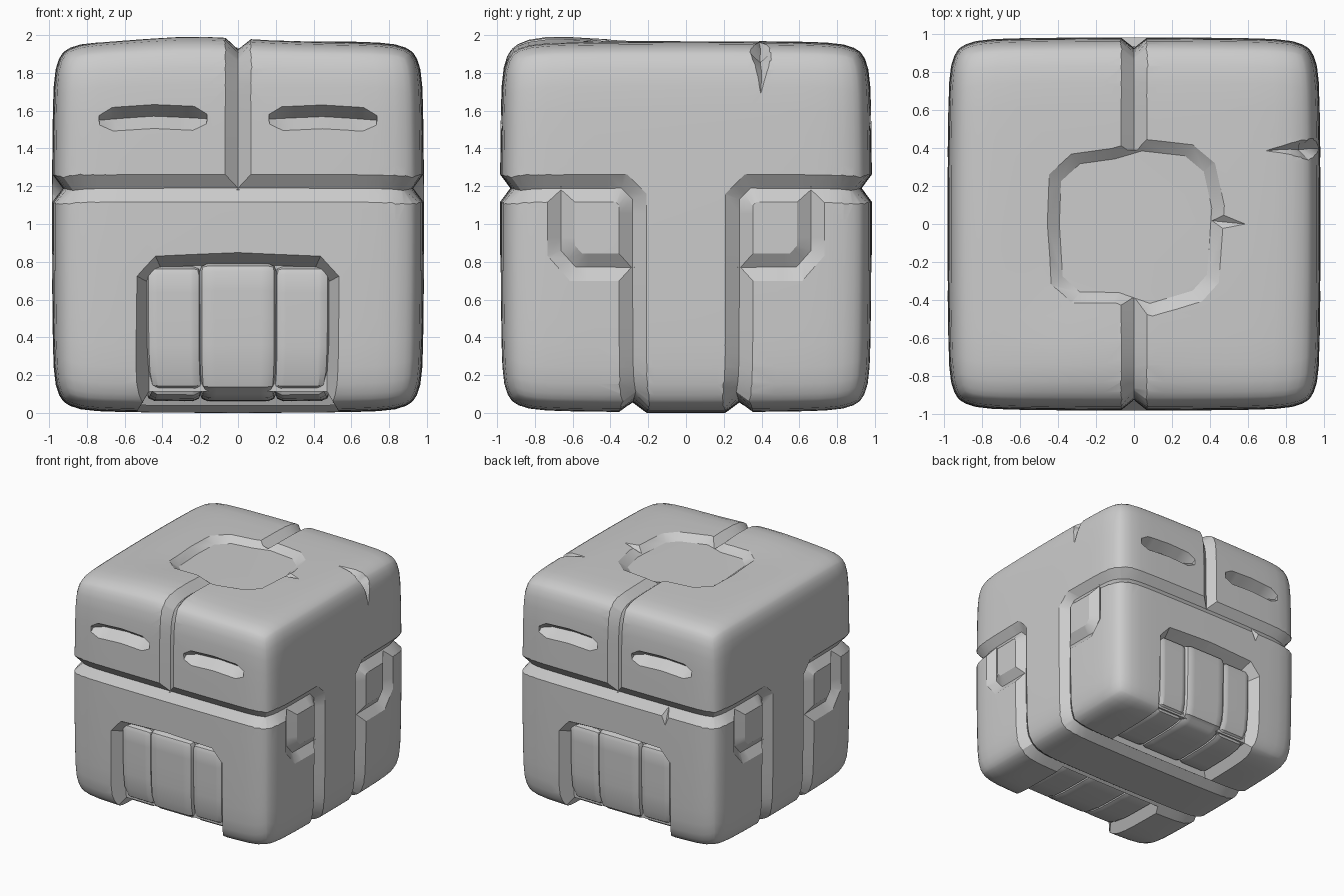
import bpy, bmesh, math
from mathutils import Vector as V

if "Cube" in bpy.data.objects:
    bpy.data.objects.remove(bpy.data.objects["Cube"])

# Everything is laid out on a unit cube (half size 1) and warped to the swollen block
def warp(p):
    s, k = max(abs(c) for c in p), 13
    if s < 1e-6:
        return V((0, 0, 0.985))
    q = p * (s / sum(abs(c) ** k for c in p) ** (1 / k))
    x, y, z = q
    b = 0.012
    q = V((x * (1 - b * (y*y + z*z)), y * (1 - b * (x*x + z*z)), z * (1 - b * (x*x + y*y)))) * 0.985
    q.z += 0.985 + 0.03 * max(0, z) ** 4 * math.exp(-((x + .25) ** 2 / .15 + (y + .75) ** 2 / .1))
    return q

def finish(bm, name, flip=(1, 1)):
    for v in bm.verts:
        v.co = warp(V((v.co.x * flip[0], v.co.y * flip[1], v.co.z)))
    bmesh.ops.triangulate(bm, faces=[f for f in bm.faces if len(f.verts) > 4])
    bmesh.ops.recalc_face_normals(bm, faces=bm.faces[:])
    if bm.calc_volume(signed=True) < 0:
        bmesh.ops.reverse_faces(bm, faces=bm.faces[:])
    me = bpy.data.meshes.new(name)
    bm.to_mesh(me)
    bm.free()
    ob = bpy.data.objects.new(name, me)
    bpy.context.collection.objects.link(ob)
    return ob

def smooth(ob):
    bpy.ops.object.select_all(action='DESELECT')
    ob.select_set(True)
    bpy.context.view_layer.objects.active = ob
    bpy.ops.object.shade_smooth_by_angle(angle=math.radians(28))

def volume(me):
    bm = bmesh.new()
    bm.from_mesh(me)
    vol = bm.calc_volume(signed=True)
    bm.free()
    return vol

# Subtract a cutter, trying another solver if the result is not a slightly smaller solid
def carve(ob, cutter):
    before = volume(ob.data)
    for solver in ('MANIFOLD', 'EXACT', 'FLOAT'):
        m = ob.modifiers.new("carve", 'BOOLEAN')
        m.operation, m.object, m.solver = 'DIFFERENCE', cutter, solver
        dg = bpy.context.evaluated_depsgraph_get()
        me = bpy.data.meshes.new_from_object(ob.evaluated_get(dg))
        ob.modifiers.remove(m)
        if .9 * before < volume(me) < before - 1e-6:
            ob.data = me
            break
    bpy.data.objects.remove(cutter)

# V-shaped channel swept along a path on the cube's surface
def groove(pts, w=.075, d=.055, closed=False, flip=(1, 1), scale=lambda t: 1):
    pts = [V(p) for p in pts]
    path = []
    ends = pts[1:] + (pts[:1] if closed else [])
    for a, b in zip(pts, ends):
        n = math.ceil((b - a).length / .08)
        path += [a.lerp(b, i / n) for i in range(n)]
    if not closed:
        path.append(pts[-1])
    bm, rings, N = bmesh.new(), [], len(path)
    for i, p in enumerate(path):
        nrm = V([math.copysign(1, c) if abs(c) > .999 else 0 for c in p])
        prev = path[i - 1] if i or closed else p * 2 - path[1]
        nxt = path[(i + 1) % N] if i < N - 1 or closed else p * 2 - path[-2]
        s1 = nrm.cross(p - prev).normalized()
        s2 = nrm.cross(nxt - p).normalized()
        f = scale(i / (N - 1))
        side = (s1 + s2) / (1 + s1.dot(s2)) * w * 1.7 * f
        top = p + nrm * d * .7 * f
        rings.append([bm.verts.new(c) for c in (top - side, p - nrm * d * f, top + side)])
    for i in range(N if closed else N - 1):
        a, b = rings[i], rings[(i + 1) % N]
        for j in range(3):
            bm.faces.new((a[j], a[(j + 1) % 3], b[(j + 1) % 3], b[j]))
    if not closed:
        bm.faces.new(rings[0])
        bm.faces.new(rings[-1])
    return finish(bm, "groove_cutter", flip)

# Sunken panel with sloping walls
def recess(outer, inner, place, d, flip=(1, 1)):
    bm = bmesh.new()
    rings = []
    for h, t in ((1.08, -.08 / d), (1 - d, 1)):
        rings.append([bm.verts.new(place(*(V(o).lerp(V(i), t)), h)) for o, i in zip(outer, inner)])
    a, b = rings
    for i in range(len(a)):
        j = (i + 1) % len(a)
        bm.faces.new((a[i], a[j], b[j], b[i]))
    bm.faces.new(a)
    bm.faces.new(b)
    return finish(bm, "recess_cutter", flip)

# Stone block, with mesh lines crowded towards the edges
bm = bmesh.new()
bmesh.ops.create_cube(bm, size=2)
bmesh.ops.subdivide_edges(bm, edges=bm.edges[:], cuts=17, use_grid_fill=True)
for v in bm.verts:
    v.co = V([math.sin(c * math.pi / 2) for c in v.co])
block = finish(bm, "stone_block")

cutters = []
front = lambda u, v, h: V((u, -h, v))
under = lambda u, v, h: V((u, v, -h))
above = lambda u, v, h: V((u, v, h))
for f in ((1, 1), (-1, -1)):
    # Band groove: around the face, down both sides and across the underside
    half = [(0, -1, .21), (1, -1, .21), (1, -.35, .21), (1, -.29, .15), (1, -.29, -1)]
    cutters.append(groove(half + [(-x, y, z) for x, y, z in half[:0:-1]], closed=True, flip=f))
    # Brow groove running up and over the top
    cutters.append(groove([(0, -1, .2), (0, -1, 1), (0, -.4, 1)], w=.07, flip=f))
    # Eyes
    for s in (1, -1):
        cutters.append(groove([(.17 * s, -1, .585), (.46 * s, -1, .6), (.76 * s, -1, .585)],
                              w=.065, d=.09, flip=f, scale=lambda t: min(1, .4 + 6 * min(t, 1 - t))))
    # Mouth opening on the front and below
    cutters.append(recess([(-.56, -1.1), (-.55, -.27), (-.45, -.16), (0, -.14), (.45, -.16), (.55, -.27), (.55, -1.1)],
                          [(-.49, -1.1), (-.49, -.3), (-.42, -.22), (0, -.2), (.42, -.22), (.49, -.3), (.49, -1.1)],
                          front, .11, f))
    cutters.append(recess([(-.55, -1.1), (-.55, -.3), (.55, -.3), (.55, -1.1)],
                          [(-.49, -1.1), (-.49, -.34), (.49, -.34), (.49, -1.1)], under, .1, f))
# Ear plates on the four side corners
for sx in (1, -1):
    for sy in (1, -1):
        cutters.append(groove([(1, .28, -.22), (1, .6, -.22), (1, .68, -.13), (1, .68, .22)],
                              w=.075, d=.05, flip=(sx, sy)))
# Sunken disc on top
rim = [(-.34, .38), (-.12, .41), (.05, .46), (.32, .43), (.44, .33), (.49, .1), (.46, -.32),
       (.37, -.42), (.1, -.5), (-.1, -.43), (-.34, -.43), (-.45, -.33), (-.47, 0), (-.46, .27)]
cutters.append(recess(rim, [(x * .86, y * .86) for x, y in rim], above, .05))
# Chips in the stone
chip = lambda t: 1.02 - abs(2 * t - 1)
cutters.append(groove([(1, .41, .73), (1, .43, 1), (.72, .4, 1)], w=.06, d=.06, scale=chip))
cutters.append(groove([(.4, .02, 1), (.6, 0, 1)], w=.06, d=.05, scale=lambda t: 1.02 - t))
cutters.append(groove([(-.5, 1, .2), (-.5, 1, .06)], w=.06, d=.05, scale=lambda t: 1.02 - t))
for c in cutters:
    c.hide_render = True
    carve(block, c)
smooth(block)

# Teeth: rounded bars filling the mouth and wrapping under the block
for f in ((1, 1), (-1, -1)):
    for name, x0, x1, y0, top in (("left_tooth", -.5, -.2, -.935, -.215), ("middle_tooth", -.21, .21, -.95, -.2),
                                  ("right_tooth", .2, .5, -.935, -.215)):
        bm = bmesh.new()
        bmesh.ops.create_cube(bm, size=1)
        bmesh.ops.subdivide_edges(bm, edges=bm.edges[:], cuts=4, use_grid_fill=True)
        for v in bm.verts:
            a, b, c = v.co + V((.5, .5, .5))
            v.co = V((x0 + (x1 - x0) * a, y0 + (-.33 - y0) * b, -.94 + (top + .94) * c))
        bm.normal_update()
        edges = [e for e in bm.edges if e.calc_face_angle(0) > 1]
        bmesh.ops.bevel(bm, geom=edges, offset=.045, segments=2, profile=.5, affect='EDGES')
        smooth(finish(bm, name + ("_front" if f[0] > 0 else "_back"), f))
